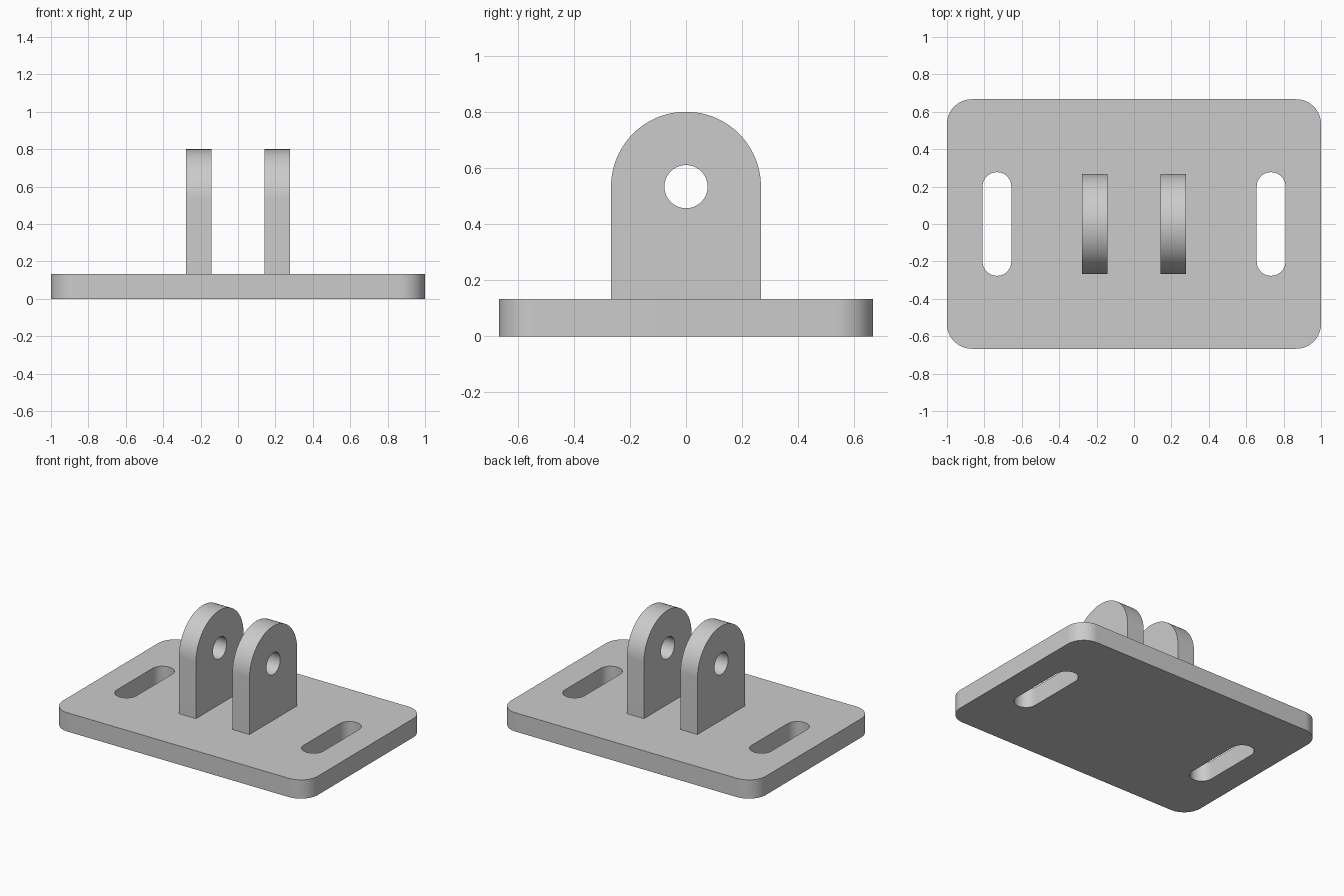
import bpy, bmesh, math
from mathutils import Matrix, Vector

if "Cube" in bpy.data.objects:
    bpy.data.objects.remove(bpy.data.objects["Cube"])

grey = bpy.data.materials.new("plain grey")
grey.diffuse_color = (0.6, 0.6, 0.6, 1)
grey.use_nodes = True
grey.node_tree.nodes["Principled BSDF"].inputs["Base Color"].default_value = grey.diffuse_color


def arc(cx, cy, r, a0, a1, n):
    """Points on an arc, angles in degrees."""
    return [(cx + r * math.cos(math.radians(a0 + (a1 - a0) * i / n)),
             cy + r * math.sin(math.radians(a0 + (a1 - a0) * i / n))) for i in range(n + 1)]


def slot(cx, half_len, r):
    """Round-ended slot outline running along y."""
    return arc(cx, half_len - r, r, 0, 180, 24) + arc(cx, r - half_len, r, 180, 360, 24)


def extruded(name, loops, depth, matrix):
    """Fill an outline with holes, extrude it along local z and place it."""
    bm = bmesh.new()
    edges = []
    for pts in loops:
        vs = [bm.verts.new((x, y, 0)) for x, y in pts]
        edges += [bm.edges.new((vs[i - 1], vs[i])) for i in range(len(vs))]
    bmesh.ops.triangle_fill(bm, use_beauty=True, edges=edges, normal=(0, 0, 1))
    out = bmesh.ops.extrude_face_region(bm, geom=bm.faces[:], use_keep_orig=True)
    top = [g for g in out["geom"] if isinstance(g, bmesh.types.BMVert)]
    bmesh.ops.translate(bm, verts=top, vec=Vector((0, 0, depth)))
    bmesh.ops.recalc_face_normals(bm, faces=bm.faces[:])
    bm.transform(matrix)
    me = bpy.data.meshes.new(name)
    bm.to_mesh(me)
    bm.free()
    me.materials.append(grey)
    ob = bpy.data.objects.new(name, me)
    bpy.context.collection.objects.link(ob)
    bpy.ops.object.select_all(action="DESELECT")
    ob.select_set(True)
    bpy.context.view_layer.objects.active = ob
    bpy.ops.object.shade_smooth_by_angle(angle=math.radians(30))
    return ob


# Base plate with rounded corners and two mounting slots
W, D, T, R = 1.0, 0.667, 0.133, 0.133
outline = []
for sx, sy, a in ((1, 1, 0), (-1, 1, 90), (-1, -1, 180), (1, -1, 270)):
    outline += arc(sx * (W - R), sy * (D - R), R, a, a + 90, 16)
extruded("base_plate", [outline, slot(-0.733, 0.277, 0.077), slot(0.733, 0.277, 0.077)],
         T, Matrix())

# Two upright lugs with round tops and pin holes; profile is (y, z), extruded along x
lug = [(-0.267, T), (0.267, T)] + arc(0, 0.533, 0.267, 0, 180, 48)
pin_hole = arc(0, 0.533, 0.077, 0, 360, 40)[:-1]
yz_to_world = Matrix(((0, 0, 1, 0), (1, 0, 0, 0), (0, 1, 0, 0), (0, 0, 0, 1)))
for name, x in (("left_lug", -0.277), ("right_lug", 0.143)):
    extruded(name, [lug, pin_hole], 0.134, Matrix.Translation((x, 0, 0)) @ yz_to_world)
